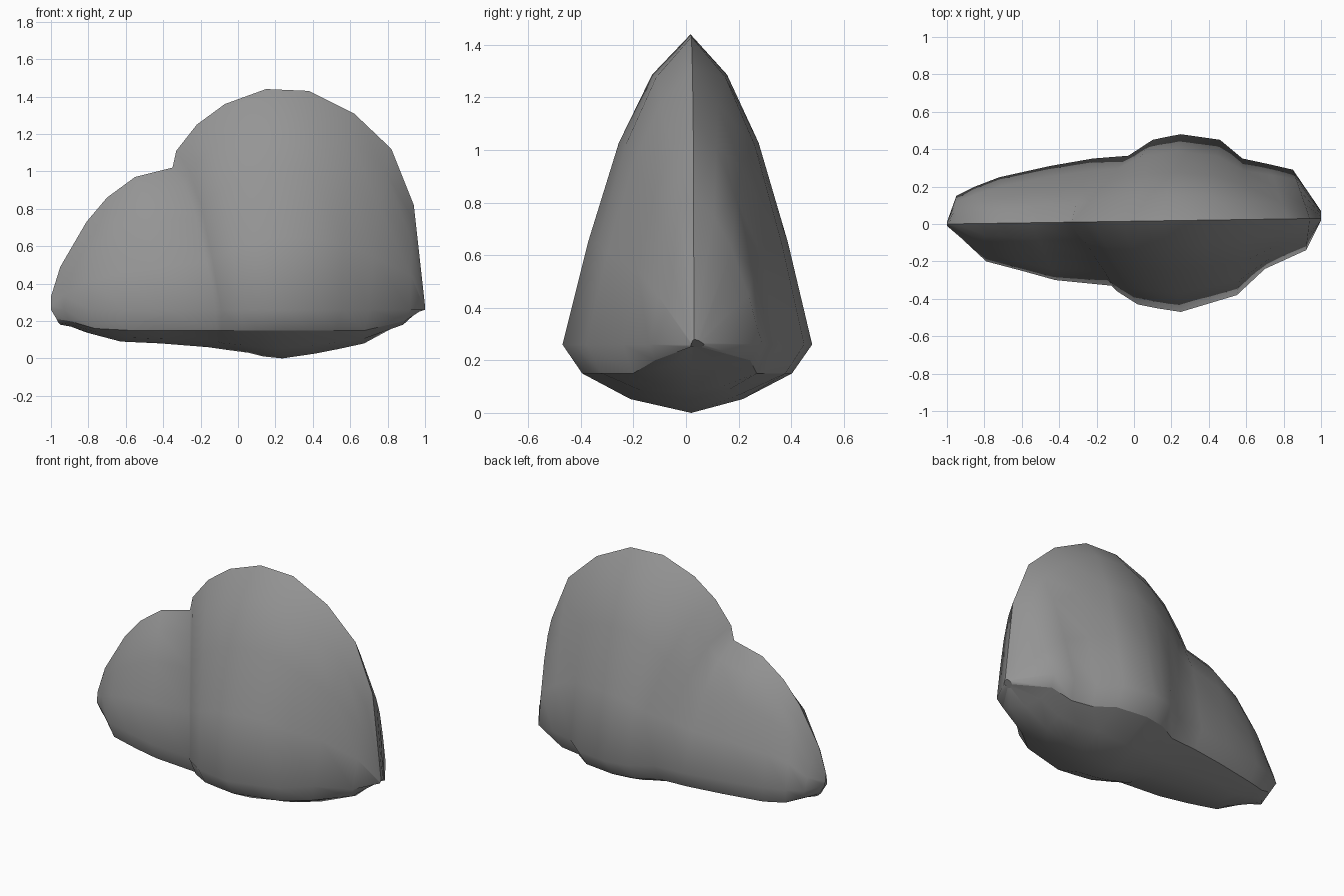
import bpy
import bmesh

cube = bpy.data.objects.get("Cube")
if cube:
    bpy.data.objects.remove(cube, do_unlink=True)

# Stations along the rock: ridge x, ridge z, front rim x, y, back rim x, y, keel z
STATIONS = [
    (-1, .33, -1, -.01, -1, .01, .18),
    (-.95, .49, -.93, -.07, -.95, .15, .17),
    (-.81, .73, -.79, -.2, -.85, .2, .13),
    (-.7, .86, -.6, -.25, -.72, .25, .09),
    (-.55, .97, -.42, -.3, -.45, .31, .08),
    (-.35, 1.02, -.12, -.33, -.22, .35, .06),
    (-.33, 1.11, -.09, -.36, -.03, .365, .045),
    (-.22, 1.25, .02, -.43, .1, .45, .03),
    (-.07, 1.36, .12, -.45, .17, .465, .01),
    (.15, 1.44, .25, -.47, .25, .48, 0),
    (.38, 1.43, .4, -.425, .46, .45, .025),
    (.62, 1.31, .55, -.38, .58, .35, .05),
    (.82, 1.12, .7, -.24, .72, .32, .08),
    (.94, .82, .92, -.14, .85, .29, .17),
    (1, .28, 1, .02, 1, .07, .25),
]
# Flank shape: outward fraction, height fraction
FLANK = [(.3, .87), (.56, .65), (.8, .33), (1, 0)]
SHOULDER = len(FLANK) + 1


def half_section(ridge, rim, keel):
    """Points from below the ridge, over the rim and under to the keel."""
    points = []
    for out, up in FLANK:
        points.append((ridge[0] + (rim[0] - ridge[0]) * out,
                       ridge[1] + (rim[1] - ridge[1]) * out,
                       rim[2] + (ridge[2] - rim[2]) * up))
    edge_z = min(max(.15, keel[2] + .03), rim[2] - .01)
    points.append((rim[0] * .97, rim[1] * .84, edge_z))
    points.append((rim[0] * .96, rim[1] * .45, keel[2] + (edge_z - keel[2]) * .35))
    return points


def station_ring(rx, rz, fx, fy, bx, by, kz):
    ridge = (rx, .015 + .015 * rx, rz)
    rim_z = min(.26, rz - .01)
    keel = ((fx + bx) * .475, .02, kz)
    front = half_section(ridge, (fx, fy, rim_z), keel)
    back = half_section(ridge, (bx, by, rim_z), keel)
    return [ridge] + front + [keel] + back[::-1]


# Loft the two-lobed rock
bm = bmesh.new()
rings = [[bm.verts.new(p) for p in station_ring(*s)] for s in STATIONS]
count = len(rings[0])
for a, b in zip(rings, rings[1:]):
    for i in range(count):
        j = (i + 1) % count
        bm.faces.new((a[i], a[j], b[j], b[i]))
bm.faces.new(rings[0])
bm.faces.new(rings[-1][::-1])
bmesh.ops.recalc_face_normals(bm, faces=bm.faces)

# Smooth flanks, with crisp ridge and underside border
for face in bm.faces:
    face.smooth = True
for a, b in zip(rings, rings[1:]):
    for i in (0, SHOULDER, count - SHOULDER):
        bm.edges.get((a[i], b[i])).smooth = False
for ring in (rings[0], rings[-1]):
    for i in range(count):
        bm.edges.get((ring[i], ring[(i + 1) % count])).smooth = False

mesh = bpy.data.meshes.new("rock")
bm.to_mesh(mesh)
bm.free()
rock = bpy.data.objects.new("rock", mesh)
bpy.context.collection.objects.link(rock)

# Grey stone
stone = bpy.data.materials.new("grey_stone")
stone.use_nodes = True
colour = (.3, .3, .3, 1)
stone.diffuse_color = colour
stone.node_tree.nodes["Principled BSDF"].inputs["Base Color"].default_value = colour
mesh.materials.append(stone)
